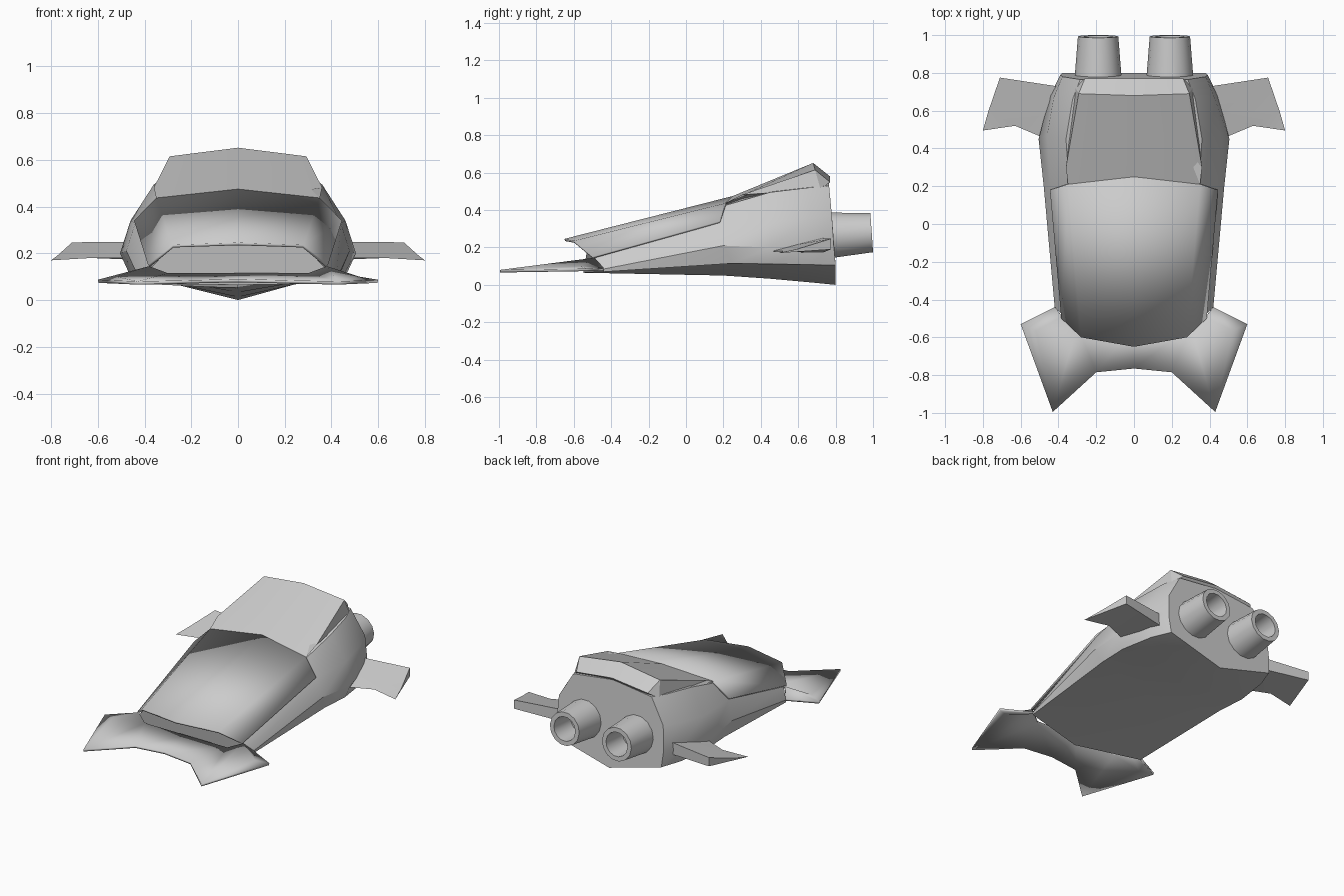
import bpy, bmesh
from math import sin, cos, pi, radians

if "Cube" in bpy.data.objects:
    bpy.data.objects.remove(bpy.data.objects["Cube"])


def make(name, verts, faces, smooth=30, thickness=0, closed=True):
    bm = bmesh.new()
    vs = [bm.verts.new(v) for v in verts]
    for f in faces:
        bm.faces.new([vs[i] for i in f])
    if closed:
        bmesh.ops.recalc_face_normals(bm, faces=bm.faces)
    me = bpy.data.meshes.new(name)
    bm.to_mesh(me)
    bm.free()
    ob = bpy.data.objects.new(name, me)
    bpy.context.collection.objects.link(ob)
    bpy.ops.object.select_all(action='DESELECT')
    ob.select_set(True)
    bpy.context.view_layer.objects.active = ob
    bpy.ops.object.shade_smooth_by_angle(angle=radians(smooth))
    if thickness:
        mod = ob.modifiers.new("thickness", 'SOLIDIFY')
        mod.thickness, mod.offset = thickness, -1
    return ob


def symmetric(name, half, faces, **kw):
    """Mirror a half surface over x = 0, sharing the centre-line vertices."""
    verts, twin = list(half), []
    for i, (x, y, z) in enumerate(half):
        if x == 0:
            twin.append(i)
        else:
            twin.append(len(verts))
            verts.append((-x, y, z))
    faces = faces + [[twin[i] for i in reversed(f)] for f in faces]
    return make(name, verts, faces, **kw)


def loft(name, rings, smooth=30):
    n = len(rings[0])
    verts = [v for r in rings for v in r]
    faces = [[a * n + i, a * n + (i + 1) % n, (a + 1) * n + (i + 1) % n, (a + 1) * n + i]
             for a in range(len(rings) - 1) for i in range(n)]
    faces += [list(range(n)), list(range(len(verts) - n, len(verts)))]
    return make(name, verts, faces, smooth)


# Hull: half sections from keel, over chine, side and shoulder, to the top
sections = [
    [(0, -.55, .065), (.42, -.44, .07), (.42, -.44, .085), (.37, -.49, .14), (.28, -.52, .235), (0, -.55, .255)],
    [(0, .2, .05), (.455, .25, .115), (.478, .2, .21), (.44, .18, .33), (.345, .21, .425), (0, .25, .462)],
    [(0, .45, .033), (.465, .45, .112), (.505, .45, .2), (.46, .47, .34), (.36, .45, .495), (0, .47, .53)],
    [(0, .67, .013), (.43, .67, .108), (.445, .68, .21), (.425, .67, .36), (.325, .66, .52), (0, .66, .555)],
    [(0, .8, 0), (.38, .8, .105), (.39, .79, .21), (.38, .78, .37), (.285, .765, .53), (0, .76, .565)],
]
loft("hull", [s + [(-x, y, z) for x, y, z in s[-2:0:-1]] for s in sections], 35)

# Canopy panel overhanging the nose
symmetric("canopy",
          [(0, -.65, .246), (.28, -.6, .236), (.385, -.5, .15),
           (0, .25, .475), (.35, .21, .437), (.445, .18, .34)],
          [[0, 1, 4, 3], [1, 2, 5, 4]], smooth=50, thickness=.012, closed=False)

# Forked nose plate
symmetric("nose_plate",
          [(0, -.765, .09), (.2, -.785, .085), (.43, -.995, .08), (.6, -.53, .087),
           (.42, -.44, .09), (0, -.54, .115), (.3, -.54, .115), (.38, -.49, .145), (.52, -.565, .1)],
          [[0, 1, 6, 5], [1, 2, 6], [2, 8, 7, 6], [2, 3, 8], [8, 3, 4, 7]],
          smooth=40, thickness=.014, closed=False)

# Raised rear cowl
symmetric("rear_cowl",
          [(0, .25, .475), (.35, .21, .437), (.36, .3, .482), (.293, .69, .615), (0, .68, .652),
           (0, .77, .58), (.26, .77, .55), (.31, .72, .51), (0, .72, .5), (0, .3, .42)],
          [[0, 1, 2, 3, 4], [4, 3, 6, 5], [2, 7, 3], [3, 7, 6], [5, 6, 7, 8], [1, 9, 8, 7, 2], [0, 9, 1]],
          smooth=25)

# Swept rear fins
fin = [(.44, .44, .18), (.63, .52, .18), (.8, .495, .17), (.38, .725, .25), (.71, .775, .247),
       (.38, .725, .17), (.71, .775, .19), (.46, .59, .215), (.77, .6, .193)]
fin_faces = [[0, 1, 7], [1, 2, 8], [1, 8, 7], [7, 8, 4, 3], [2, 6, 4, 8], [3, 4, 6, 5],
             [0, 5, 1], [1, 5, 6], [1, 6, 2], [0, 7, 3, 5]]
for side, s in (("right", 1), ("left", -1)):
    make(side + "_fin", [(s * x, y, z) for x, y, z in fin], fin_faces, 35)

    # Hollow engine nozzles
    rings = []
    for r, y, zc in [(.125, .765, .265), (.107, .993, .279), (.078, .993, .279), (.07, .83, .27)]:
        rings.append([(s * .19 + r * cos(2 * pi * i / 14), y - .07 * r * sin(2 * pi * i / 14),
                       zc + r * sin(2 * pi * i / 14)) for i in range(14)])
    loft(side + "_nozzle", rings, 35)
